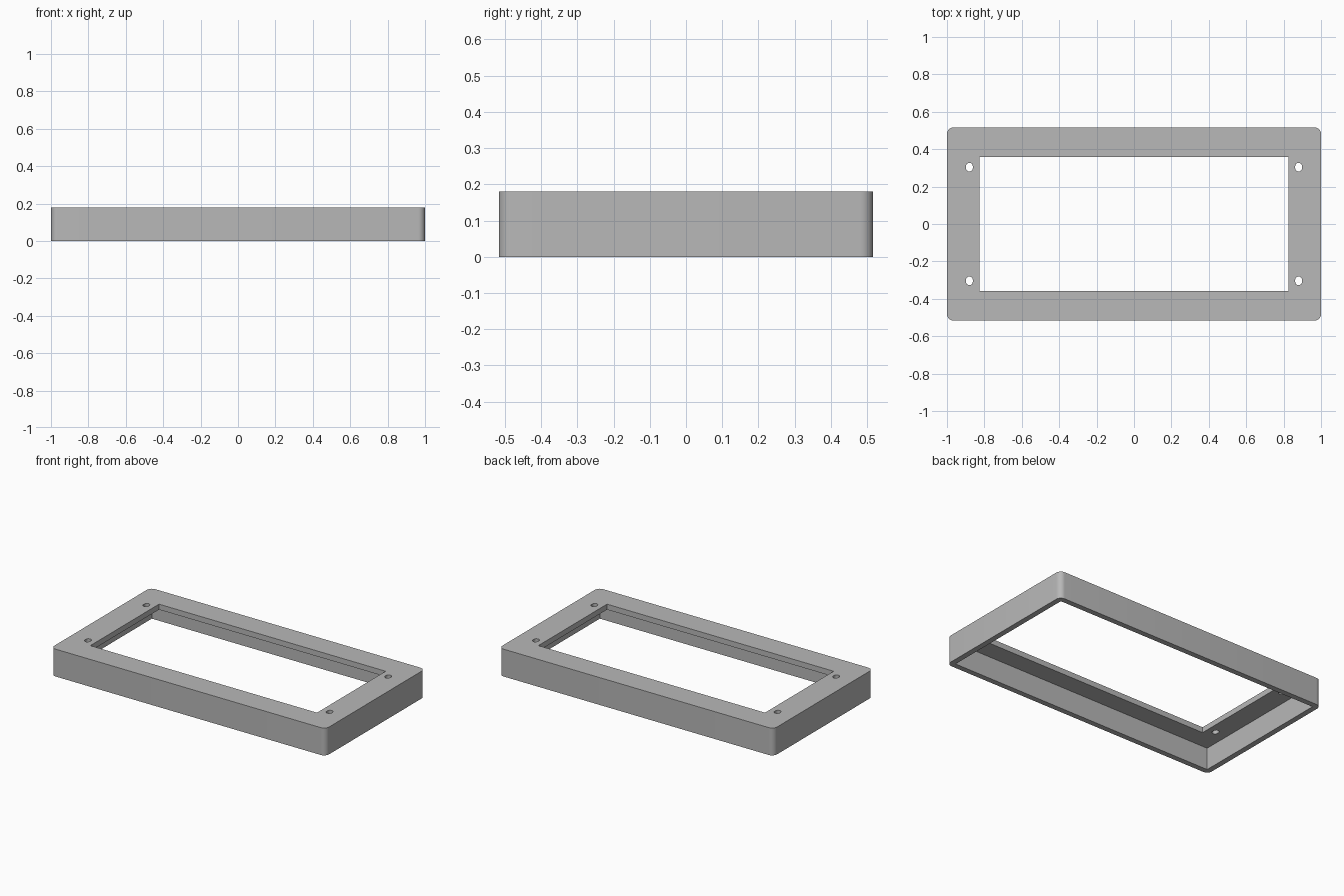
import bpy
import bmesh
from mathutils import Matrix, Vector

if "Cube" in bpy.data.objects:
    bpy.data.objects.remove(bpy.data.objects["Cube"], do_unlink=True)

LENGTH, DEPTH, HEIGHT = 2.0, 1.034, 0.18
WALL = 0.036

grey = bpy.data.materials.new("plain_grey")
grey.use_nodes = True
grey.diffuse_color = (0.48, 0.48, 0.48, 1)
grey.node_tree.nodes["Principled BSDF"].inputs["Base Color"].default_value = grey.diffuse_color


def block(name, size, bottom, x=0, y=0, radius=0, segments=8):
    """Upright block with optionally rounded vertical edges."""
    bm = bmesh.new()
    bmesh.ops.create_cube(bm, size=1)
    bmesh.ops.transform(bm, matrix=Matrix.Diagonal((*size, 1)), verts=bm.verts)
    bmesh.ops.translate(bm, vec=Vector((x, y, bottom + size[2] / 2)), verts=bm.verts)
    if radius:
        upright = [e for e in bm.edges
                   if abs(e.verts[0].co.z - e.verts[1].co.z) > size[2] / 2]
        bmesh.ops.bevel(bm, geom=upright, offset=radius, segments=segments,
                        profile=0.5, affect='EDGES')
    mesh = bpy.data.meshes.new(name)
    bm.to_mesh(mesh)
    bm.free()
    mesh.materials.append(grey)
    obj = bpy.data.objects.new(name, mesh)
    bpy.context.collection.objects.link(obj)
    return obj


# Outer shell
frame = block("bezel_frame", (LENGTH, DEPTH, HEIGHT), 0, radius=WALL)

# Hollow underside, display window and four slotted screw holes
cutters = [
    block("hollow_cutter", (LENGTH - 2 * WALL, DEPTH - 2 * WALL, HEIGHT), -WALL),
    block("window_cutter", (1.65, 0.714, 0.5), -0.1),
]
for sx in (-1, 1):
    for sy in (-1, 1):
        cutters.append(block("screw_hole_cutter", (0.036, 0.046, 0.3), 0.05,
                             0.88 * sx, 0.304 * sy, radius=0.0175))

bpy.ops.object.select_all(action='DESELECT')
bpy.context.view_layer.objects.active = frame
frame.select_set(True)
for cutter in cutters:
    cutter.hide_render = True
    mod = frame.modifiers.new("cut", 'BOOLEAN')
    mod.operation = 'DIFFERENCE'
    mod.solver = 'EXACT'
    mod.object = cutter
    bpy.ops.object.modifier_apply(modifier=mod.name)
    bpy.data.objects.remove(cutter, do_unlink=True)

# Smooth rounded corners, sharp rims
bpy.ops.object.shade_smooth_by_angle()
